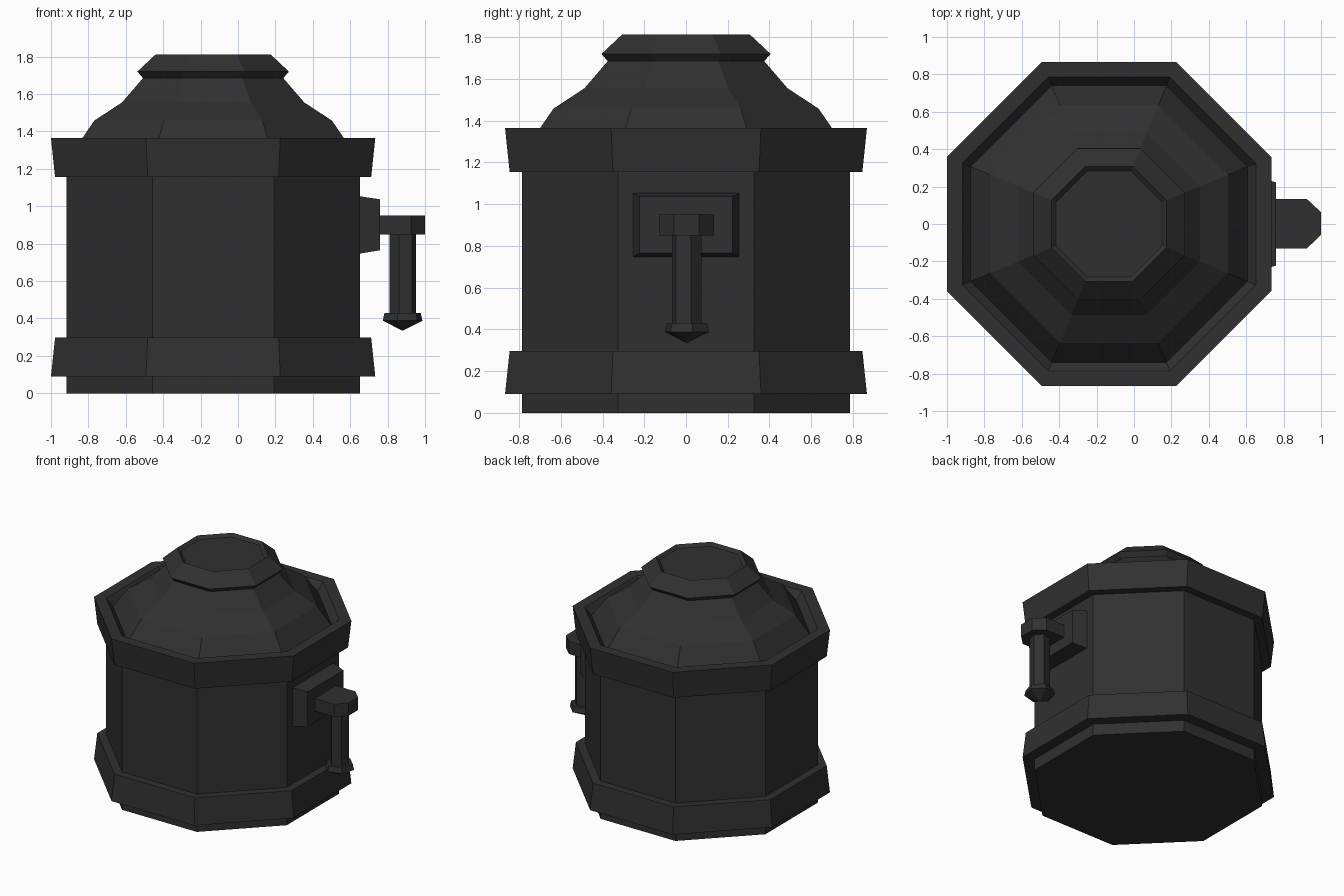
import bpy
import math

cube = bpy.data.objects.get("Cube")
if cube:
    bpy.data.objects.remove(cube, do_unlink=True)

# Single dark metal colour
metal = bpy.data.materials.new("dark_grey_metal")
metal.use_nodes = True
colour = (0.03, 0.03, 0.03, 1)
metal.diffuse_color = colour
metal.node_tree.nodes["Principled BSDF"].inputs["Base Color"].default_value = colour

AXIS_X = -0.133


def loft(name, rings, cap_start=False, cap_end=False):
    """Skin a stack of equal-length rings, counter-clockwise about the stacking axis."""
    n = len(rings[0])
    verts = [p for ring in rings for p in ring]
    faces = []
    for r in range(len(rings) - 1):
        for i in range(n):
            j = (i + 1) % n
            faces.append((r * n + i, r * n + j, (r + 1) * n + j, (r + 1) * n + i))
    if cap_start:
        faces.append(tuple(reversed(range(n))))
    if cap_end:
        last = (len(rings) - 1) * n
        faces.append(tuple(range(last, last + n)))
    mesh = bpy.data.meshes.new(name)
    mesh.from_pydata(verts, [], faces)
    mesh.materials.append(metal)
    obj = bpy.data.objects.new(name, mesh)
    bpy.context.collection.objects.link(obj)
    return obj


def polygon(radius, z, sides, turn, cx, cy):
    return [(cx + radius * math.cos(turn + math.tau * i / sides),
             cy + radius * math.sin(turn + math.tau * i / sides), z)
            for i in range(sides)]


def octagon_part(name, profile, **caps):
    """Profile of (flat-side distance, height) turned into eight flat sides."""
    step = math.pi / 8
    rings = [polygon(a / math.cos(step), z, 8, step, AXIS_X, 0) for a, z in profile]
    return loft(name, rings, **caps)


# Drum and its two flared bands
octagon_part("drum_body", [(0.785, 0), (0.785, 1.155)], cap_start=True)
octagon_part("lower_band", [(0.785, 0.09), (0.867, 0.09), (0.845, 0.297), (0.785, 0.297)])
octagon_part("upper_band", [(0.785, 1.155), (0.845, 1.155), (0.867, 1.365),
                            (0.785, 1.365), (0.74, 1.305)])

# Stepped dome and recessed lid
octagon_part("dome", [(0.74, 1.305), (0.635, 1.458), (0.487, 1.555), (0.375, 1.685)])
octagon_part("lid", [(0.375, 1.685), (0.405, 1.72), (0.307, 1.812), (0.283, 1.79)],
             cap_end=True)

# Bevelled mounting plate on the side
def plate_ring(x, half_width, low, high):
    return [(x, -half_width, low), (x, half_width, low),
            (x, half_width, high), (x, -half_width, high)]


loft("mounting_plate", [plate_ring(0.652, 0.255, 0.747, 1.053),
                        plate_ring(0.76, 0.222, 0.765, 1.037)],
     cap_start=True, cap_end=True)

# Bracket arm with chamfered tip
outline = [(0.755, -0.13), (0.925, -0.13), (1.0, -0.058),
           (1.0, 0.063), (0.925, 0.133), (0.755, 0.133)]
loft("bracket_arm", [[(x, y, z) for x, y in outline] for z in (0.85, 0.95)],
     cap_start=True, cap_end=True)


# Hanging six-sided handle and its pointed knob
def handle_part(name, profile, **caps):
    rings = [polygon(r, z, 6, math.radians(15), 0.88, 0.004) for r, z in profile]
    return loft(name, rings, **caps)


handle_part("handle_rod", [(0.073, 0.42), (0.073, 0.85)])
handle_part("handle_knob", [(0.001, 0.335), (0.11, 0.388), (0.1, 0.43)],
            cap_start=True, cap_end=True)
